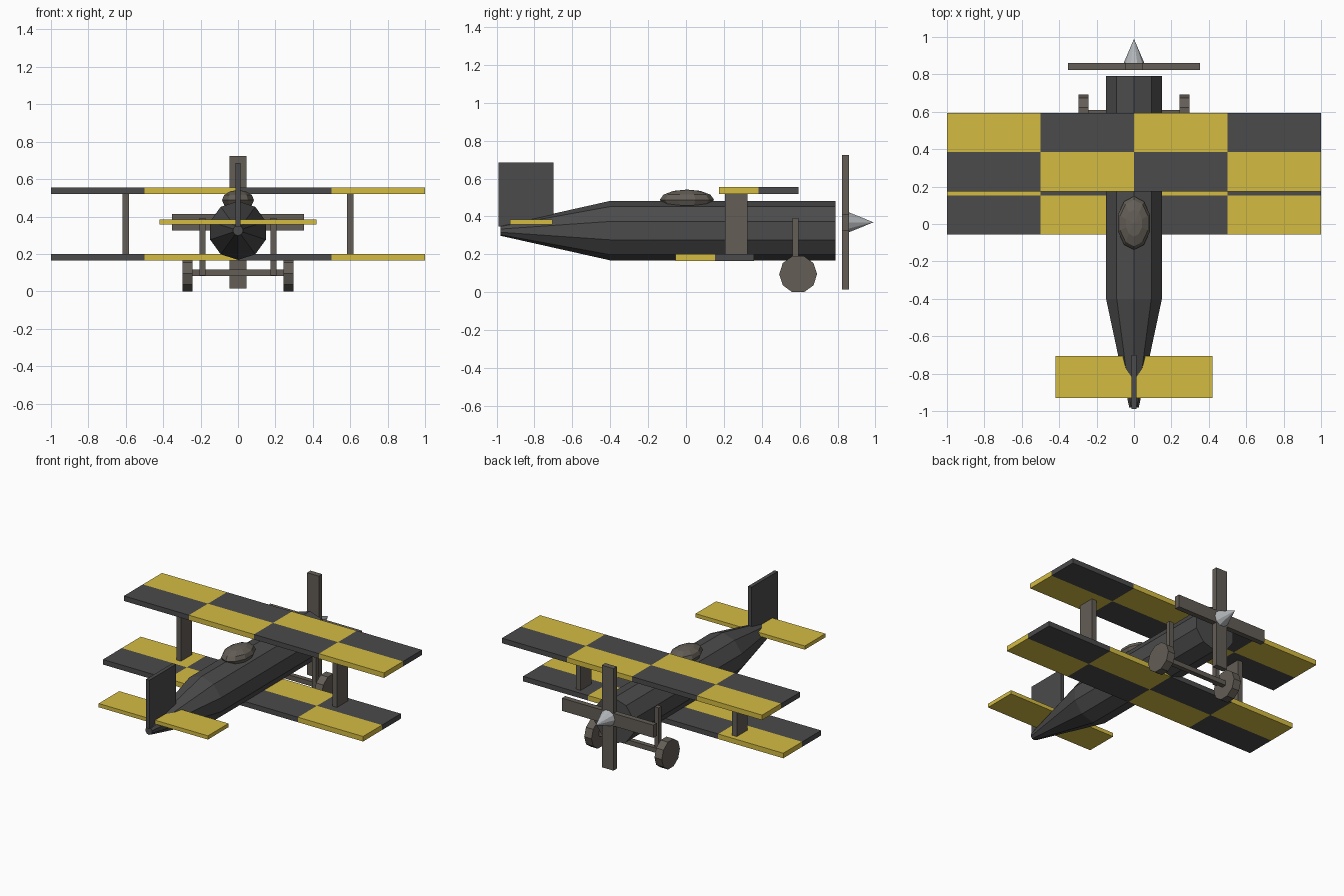
import bpy, bmesh, math
from mathutils import Matrix, Vector

if "Cube" in bpy.data.objects:
    bpy.data.objects.remove(bpy.data.objects["Cube"])


def material(name, rgb):
    m = bpy.data.materials.new(name)
    m.diffuse_color = (*rgb, 1)
    m.use_nodes = True
    m.node_tree.nodes["Principled BSDF"].inputs["Base Color"].default_value = m.diffuse_color
    return m


DARK = material("dark_grey", (0.07, 0.07, 0.07))
YELLOW = material("yellow", (0.66, 0.50, 0.055))
BROWN = material("brown_grey", (0.125, 0.11, 0.092))
SILVER = material("silver", (0.45, 0.47, 0.49))


def finish(name, bm, *mats, mirror=False):
    bmesh.ops.recalc_face_normals(bm, faces=bm.faces[:])
    me = bpy.data.meshes.new(name)
    bm.to_mesh(me)
    bm.free()
    for m in mats:
        me.materials.append(m)
    ob = bpy.data.objects.new(name, me)
    bpy.context.collection.objects.link(ob)
    if mirror:
        ob.modifiers.new("mirror", 'MIRROR').use_axis = (True, False, False)
    return ob


def box(name, x, y, z, mat, mirror=False):
    """Box from (min, max) ranges."""
    bm = bmesh.new()
    mid = Vector([sum(r) / 2 for r in (x, y, z)])
    size = Vector([r[1] - r[0] for r in (x, y, z)])
    bmesh.ops.create_cube(bm, size=1, matrix=Matrix.Translation(mid) @ Matrix.Diagonal((*size, 1)))
    return finish(name, bm, mat, mirror=mirror)


def loft(name, rings, z, n, phase, mat):
    """Round body along y from (y, radius) rings."""
    bm = bmesh.new()
    loops = []
    for y, r in rings:
        angles = [phase + math.tau * i / n for i in range(n)]
        loops.append([bm.verts.new((r * math.cos(a), y, z + r * math.sin(a))) for a in angles])
    for a, b in zip(loops, loops[1:]):
        for i in range(n):
            j = (i + 1) % n
            bm.faces.new((a[i], a[j], b[j], b[i]))
    bm.faces.new(loops[0])
    bm.faces.new(loops[-1])
    bmesh.ops.remove_doubles(bm, verts=bm.verts[:], dist=1e-4)
    return finish(name, bm, mat)


def wing(name, y0, y1, z):
    """Checkered slab, 4 x 2 squares."""
    bm = bmesh.new()
    mat = Matrix.Translation((0, (y0 + y1) / 2, z)) @ Matrix.Diagonal((1, (y1 - y0) / 2, 1, 1))
    bmesh.ops.create_grid(bm, x_segments=4, y_segments=2, size=1, matrix=mat)
    for f in bm.faces:
        c = f.calc_center_median()
        column = math.floor((c.x + 1) / 0.5)
        row = int(c.y > (y0 + y1) / 2)
        f.material_index = (column + row) % 2
    ob = finish(name, bm, DARK, YELLOW)
    solid = ob.modifiers.new("thickness", 'SOLIDIFY')
    solid.thickness = 0.035
    solid.offset = 0


# Fuselage with tapering tail
loft("fuselage", [(-0.98, 0.027), (-0.4, 0.157), (0.79, 0.157)], 0.325, 10, math.pi / 2, DARK)

# Cockpit canopy
bm = bmesh.new()
bmesh.ops.create_uvsphere(bm, u_segments=10, v_segments=6, radius=1,
                          matrix=Matrix.Translation((0, 0.005, 0.488)) @ Matrix.Diagonal((0.09, 0.143, 0.054, 1)))
finish("canopy", bm, BROWN)

# Wings and the struts between them
wing("upper_wing", 0.175, 0.593, 0.537)
wing("lower_wing", -0.055, 0.36, 0.183)
box("wing_strut", (0.582, 0.618), (0.205, 0.325), (0.19, 0.53), BROWN, mirror=True)

# Tail surfaces
box("tailplane", (-0.42, 0.42), (-0.93, -0.705), (0.358, 0.384), YELLOW)
box("tail_fin", (-0.013, 0.013), (-0.99, -0.70), (0.347, 0.685), DARK)

# Propeller and spinner
box("propeller_vertical", (-0.045, 0.045), (0.823, 0.86), (0.015, 0.724), BROWN)
box("propeller_horizontal", (-0.352, 0.352), (0.823, 0.86), (0.325, 0.413), BROWN)
loft("spinner", [(0.84, 0.064), (0.99, 0.00001)], 0.369, 10, 0, SILVER)

# Landing gear
bm = bmesh.new()
bmesh.ops.create_cone(bm, cap_ends=True, segments=10, radius1=0.1, radius2=0.1, depth=0.056,
                      matrix=Matrix.Translation((0.27, 0.592, 0.0951)) @ Matrix.Rotation(math.pi / 2, 4, 'Y')
                      @ Matrix.Rotation(math.pi / 2, 4, 'Z') @ Matrix.Rotation(0, 4, 'Z')
                      @ Matrix.Rotation(math.pi / 2, 4, 'Z') @ Matrix.Rotation(-math.pi / 2, 4, 'Z')
                      @ Matrix.Rotation(math.pi / 2, 4, 'Z'))
finish("wheel", bm, BROWN, mirror=True)
box("axle", (-0.245, 0.245), (0.577, 0.61), (0.083, 0.116), BROWN)
box("gear_strut", (0.174, 0.206), (0.562, 0.594), (0.085, 0.392), BROWN, mirror=True)
